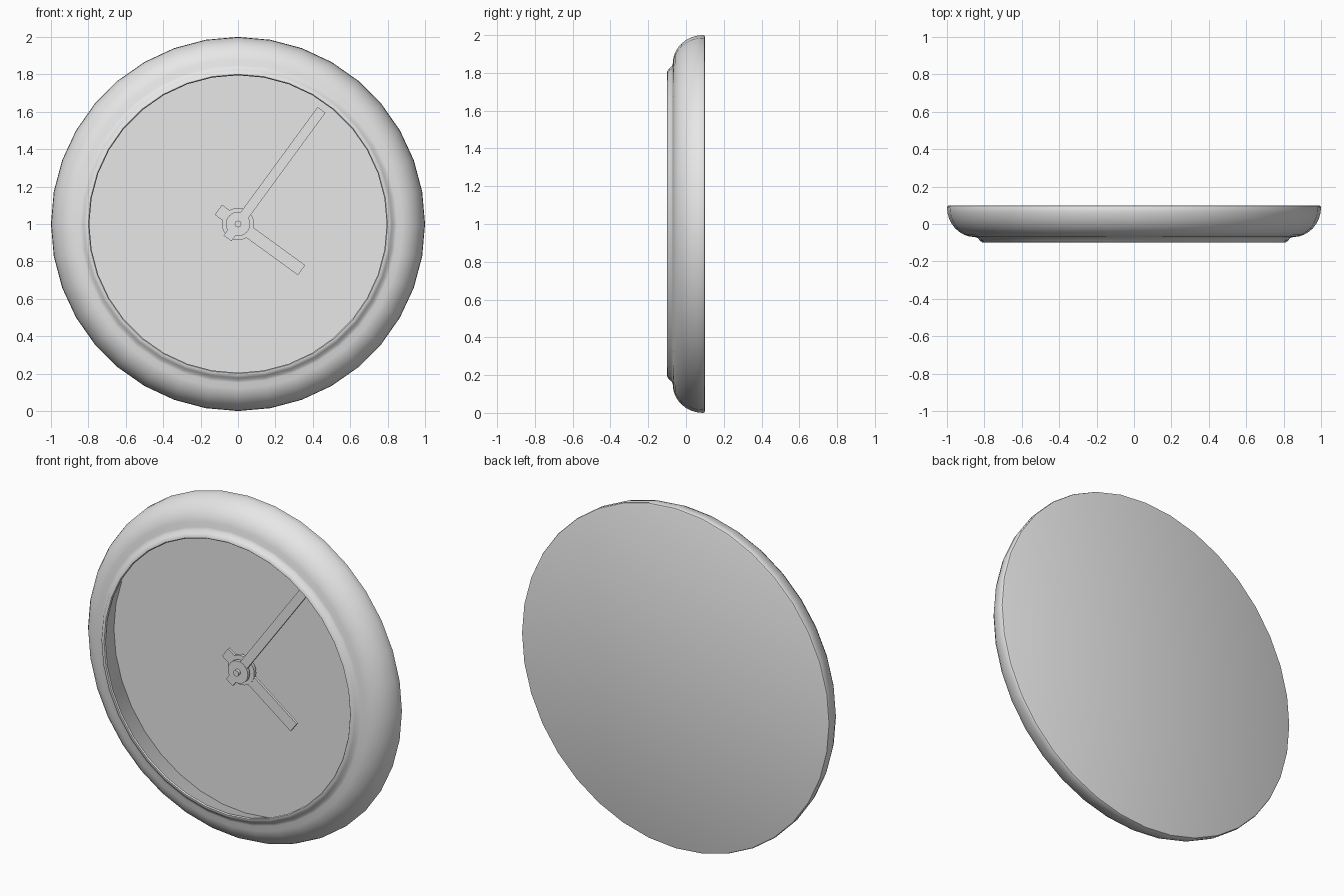
import bpy, bmesh
from math import sin, cos, pi, radians
from mathutils import Matrix, Vector

if "Cube" in bpy.data.objects:
    bpy.data.objects.remove(bpy.data.objects["Cube"], do_unlink=True)

CENTRE = Vector((0, 0, 1))
grey = bpy.data.materials.new("plain grey")
grey.use_nodes = True
COLOUR = (0.8, 0.8, 0.8, 1)
grey.diffuse_color = COLOUR
grey.node_tree.nodes["Principled BSDF"].inputs["Base Color"].default_value = COLOUR


def finish(name, bm, smooth_angle=35):
    """Turn a bmesh into a shaded object placed at the clock centre."""
    bmesh.ops.recalc_face_normals(bm, faces=bm.faces)
    mesh = bpy.data.meshes.new(name)
    bm.to_mesh(mesh)
    bm.free()
    mesh.materials.append(grey)
    obj = bpy.data.objects.new(name, mesh)
    obj.location = CENTRE
    bpy.context.collection.objects.link(obj)
    bpy.ops.object.select_all(action="DESELECT")
    obj.select_set(True)
    bpy.context.view_layer.objects.active = obj
    bpy.ops.object.shade_smooth_by_angle(angle=radians(smooth_angle))
    return obj


def lathe(name, profile, steps=36):
    """Spin (radius, y) points around the clock's axis."""
    bm = bmesh.new()
    verts = [bm.verts.new((r, y, 0)) for r, y in profile]
    edges = [bm.edges.new(pair) for pair in zip(verts, verts[1:])]
    bmesh.ops.spin(bm, geom=verts + edges, cent=(0, 0, 0), axis=(0, 1, 0),
                   angle=2 * pi, steps=steps)
    bmesh.ops.remove_doubles(bm, verts=bm.verts, dist=1e-4)
    return finish(name, bm)


def disc(name, radius, front, back, steps=24):
    return lathe(name, [(0, back), (radius, back), (radius, front), (0, front)], steps)


def hand(name, angle, tip, tail, width, front, back):
    """A flat bar running from its short tail to its tip."""
    bm = bmesh.new()
    bmesh.ops.create_cube(bm, size=1)
    bm.transform(Matrix.Rotation(-radians(angle), 4, "Y")
                 @ Matrix.Translation(((tip - tail) / 2, (front + back) / 2, 0))
                 @ Matrix.Diagonal((tip + tail, back - front, width, 1)))
    return finish(name, bm)


# Rounded case: flat back, quarter-round side, raised lip and inner wall
side = [(0.85 + 0.15 * cos(t * pi / 16), 0.09 - 0.16 * sin(t * pi / 16))
        for t in range(9)]
lip = [(0.835, -0.075), (0.823, -0.09), (0.81, -0.099), (0.8, -0.1), (0.795, -0.094)]
lathe("case", [(0, 0.1), (0.99, 0.1), (0.997, 0.097)] + side + lip + [(0.855, 0.07)])

# Recessed dial
lathe("dial", [(0.855, 0.07), (0, 0.07)])

# Hands with their stacked hubs
hand("hour_hand", -36, 0.42, 0.13, 0.066, 0.03, 0.045)
disc("hour_hub", 0.086, 0.028, 0.047)
hand("minute_hand", 53.8, 0.756, 0.095, 0.052, 0.0, 0.015)
disc("minute_hub", 0.065, -0.002, 0.017)

# Centre post and pin
disc("centre_post", 0.045, 0.01, 0.07)
disc("centre_pin", 0.018, -0.02, 0.02, 12)
